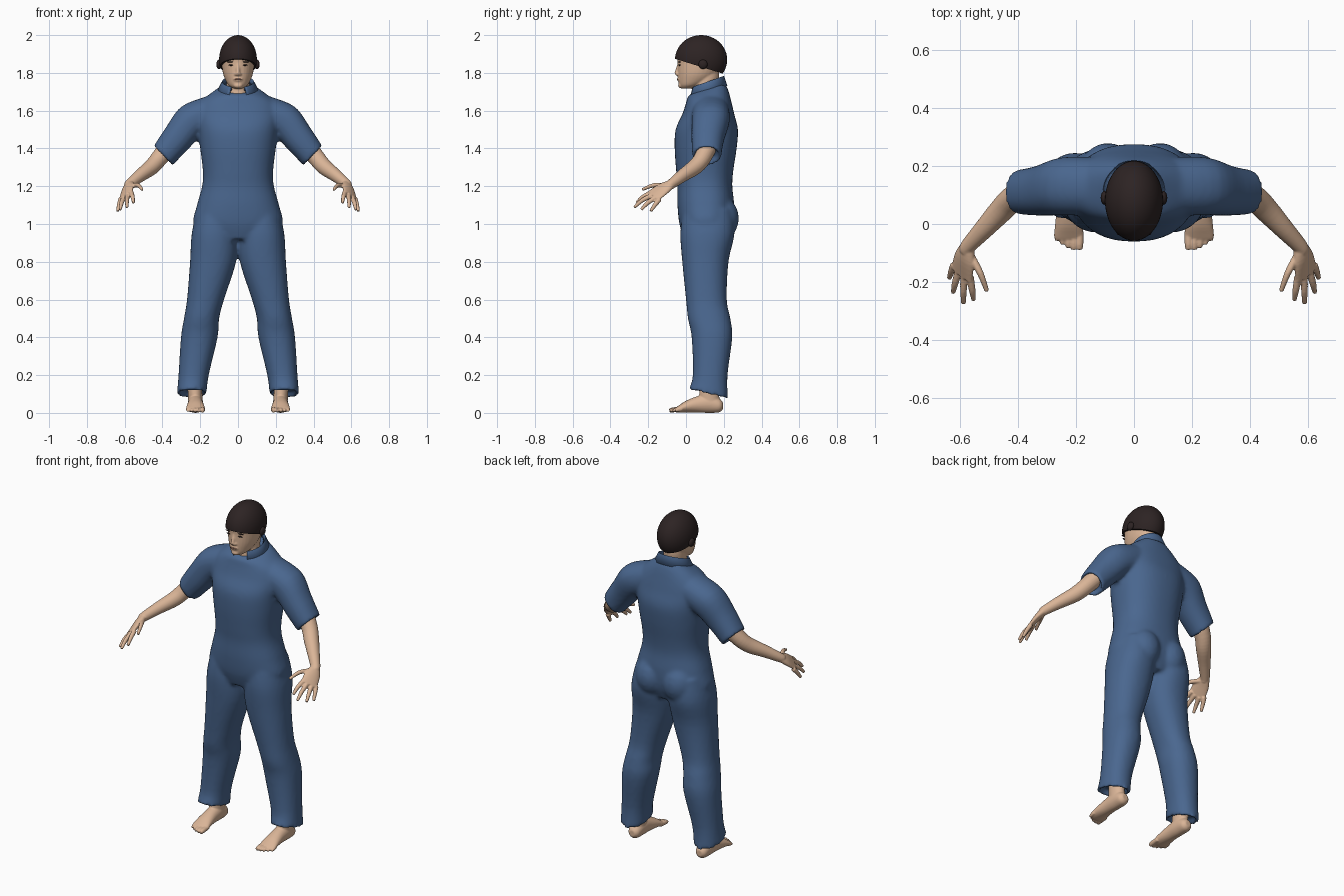
import bpy, bmesh, math
from mathutils import Vector, Matrix


def material(name, rgb):
    m = bpy.data.materials.new(name)
    m.diffuse_color = (*rgb, 1)
    return m


BLUE = material("suit blue", (0.068, 0.135, 0.275))
SKIN = material("skin", (0.70, 0.46, 0.31))
DARK = material("hair dark", (0.026, 0.017, 0.017))
LIP = material("lip", (0.45, 0.22, 0.16))


def flat(z, rx, y0, y1, xc=0, tilt=0):
    """Horizontal section: centre and two half-axis vectors."""
    return (Vector((xc, (y0 + y1) / 2, z)), Vector((rx, 0, 0)), Vector((0, (y1 - y0) / 2, tilt)))


def upright(y, xc, rx, zc, rz):
    return (Vector((xc, y, zc)), Vector((rx, 0, 0)), Vector((0, 0, rz)))


def catmull(a, b, c, d, t):
    return 0.5 * (2 * b + (c - a) * t + (2 * a - 5 * b + 4 * c - d) * t * t
                  + (3 * b - a - 3 * c + d) * t ** 3)


def loft(bm, sections, side=1, power=2.0, hollow=False, n=32, steps=4):
    """Smooth closed tube through the sections, optionally with a recessed end."""
    s, last = [], len(sections) - 1
    for i in range(last):
        q = [sections[max(0, min(last, i + k))] for k in (-1, 0, 1, 2)]
        for t in range(steps):
            s.append([catmull(*[p[j] for p in q], t / steps) for j in range(3)])
    s.append(list(sections[-1]))
    if hollow:
        c, u, v = s[-1]
        inward = (s[-2][0] - c).normalized() * 0.03
        s += [[c, u * 0.8, v * 0.8], [c + inward, u * 0.75, v * 0.75]]
    rings = []
    for c, u, v in s:
        ring = []
        for k in range(n):
            a = math.tau * k / n
            ca, sa = math.cos(a), math.sin(a)
            p = c + u * math.copysign(abs(ca) ** (2 / power), ca) \
                + v * math.copysign(abs(sa) ** (2 / power), sa)
            ring.append(bm.verts.new((p.x * side, p.y, p.z)))
        rings.append(ring)
    for r0, r1 in zip(rings, rings[1:]):
        for k in range(n):
            bm.faces.new((r0[k], r0[(k + 1) % n], r1[(k + 1) % n], r1[k]))
    bm.faces.new(rings[0][::-1])
    bm.faces.new(rings[-1])


def tube(bm, points, n=16):
    """Round limb through (x, y, z, radius) points."""
    ps = [Vector(p[:3]) for p in points]
    out = []
    for i, p in enumerate(points):
        d = (ps[min(i + 1, len(ps) - 1)] - ps[max(i - 1, 0)]).normalized()
        u = d.cross(Vector((0.3, 0.2, 1))).normalized()
        out.append((ps[i], u * p[3], d.cross(u) * p[3]))
    loft(bm, out, n=n)


def ball(bm, centre, radii, seg=24):
    bmesh.ops.create_uvsphere(bm, u_segments=seg, v_segments=seg // 2, radius=1,
                              matrix=Matrix.Translation(centre) @ Matrix.Diagonal((*radii, 1)))


def finish(name, bm, mat, voxel=0, smooth=3, mirror=False):
    bmesh.ops.recalc_face_normals(bm, faces=bm.faces)
    me = bpy.data.meshes.new(name)
    bm.to_mesh(me)
    bm.free()
    me.materials.append(mat)
    ob = bpy.data.objects.new(name, me)
    bpy.context.collection.objects.link(ob)
    bpy.ops.object.select_all(action='DESELECT')
    ob.select_set(True)
    bpy.context.view_layer.objects.active = ob
    if voxel:
        r = ob.modifiers.new("fuse", 'REMESH')
        r.mode, r.voxel_size, r.use_smooth_shade = 'VOXEL', voxel, True
        sm = ob.modifiers.new("soften", 'SMOOTH')
        sm.factor, sm.iterations = 0.5, smooth
    else:
        bpy.ops.object.shade_smooth_by_angle(angle=math.radians(40))
    if mirror:
        m = ob.modifiers.new("mirror", 'MIRROR')
        m.use_mirror_merge = False
    return ob


# Suit: torso, trouser legs, seat and short sleeves fused together
bm = bmesh.new()
loft(bm, [flat(0.92, 0.17, -0.01, 0.22), flat(1.0, 0.236, -0.035, 0.25),
          flat(1.1, 0.217, -0.045, 0.255), flat(1.2, 0.190, -0.045, 0.245),
          flat(1.28, 0.186, -0.052, 0.25), flat(1.4, 0.20, -0.06, 0.268),
          flat(1.5, 0.212, -0.055, 0.275), flat(1.58, 0.225, -0.02, 0.256),
          flat(1.64, 0.205, 0.0, 0.242), flat(1.69, 0.145, 0.01, 0.225, tilt=0.015),
          flat(1.72, 0.095, 0.03, 0.205, tilt=0.03)], power=2.3, n=48)
for s in (1, -1):
    loft(bm, [flat(1.08, 0.10, -0.015, 0.245, 0.115), flat(0.95, 0.122, -0.03, 0.257, 0.123),
              flat(0.8, 0.122, -0.02, 0.225, 0.132), flat(0.6, 0.098, 0.0, 0.216, 0.172),
              flat(0.5, 0.093, 0.01, 0.235, 0.193), flat(0.4, 0.097, 0.03, 0.245, 0.205),
              flat(0.2, 0.080, 0.036, 0.22, 0.235),
              flat(0.1, 0.078, 0.015, 0.222, 0.245, -0.025)], s, 2.2, True)
    ball(bm, (0.09 * s, 0.175, 1.03), (0.10, 0.105, 0.12))
    loft(bm, [(Vector(c), Vector(u), Vector((0, r, 0))) for c, u, r in (
        ((0.13, 0.13, 1.59), (0.04, 0, 0.085), 0.10),
        ((0.245, 0.13, 1.545), (0.056, 0, 0.076), 0.10),
        ((0.328, 0.115, 1.448), (0.054, 0, 0.063), 0.086),
        ((0.398, 0.11, 1.36), (0.048, 0, 0.053), 0.076))], s, 2.2, True)
finish("suit", bm, BLUE, 0.011, 5)

# Collar: open band folded around the neck
bm = bmesh.new()
rows = []
for k in range(33):
    a = math.radians(-155 + 310 * k / 32)
    row = []
    for rx, ry, dz in ((0.072, 0.074, 0.012), (0.084, 0.086, 0.032), (0.112, 0.104, -0.02)):
        z = 1.722 + 0.03 * math.cos(a) + dz
        row.append(bm.verts.new((rx * math.sin(a), 0.115 + ry * math.cos(a), z)))
    rows.append(row)
for a, b in zip(rows, rows[1:]):
    for j in range(2):
        bm.faces.new((a[j], a[j + 1], b[j + 1], b[j]))
collar = finish("collar", bm, BLUE)
collar.modifiers.new("cloth", 'SOLIDIFY').thickness = 0.007

# Head: neck, skull, nose, lips and chin
bm = bmesh.new()
loft(bm, [flat(1.66, 0.07, 0.03, 0.17), flat(1.72, 0.062, 0.035, 0.165),
          flat(1.78, 0.062, 0.04, 0.175), flat(1.85, 0.06, 0.04, 0.17)])
loft(bm, [flat(1.718, 0.026, -0.025, 0.03), flat(1.735, 0.05, -0.036, 0.085),
          flat(1.765, 0.068, -0.041, 0.14), flat(1.80, 0.080, -0.043, 0.17),
          flat(1.85, 0.086, -0.044, 0.19), flat(1.90, 0.087, -0.045, 0.195),
          flat(1.95, 0.068, -0.01, 0.165), flat(1.975, 0.03, 0.04, 0.11)])
tube(bm, [(0, -0.038, 1.85, 0.007), (0, -0.047, 1.815, 0.009), (0, -0.05, 1.795, 0.012)])
ball(bm, (0, -0.045, 1.793), (0.019, 0.011, 0.009))
ball(bm, (0, -0.037, 1.766), (0.024, 0.010, 0.012))
ball(bm, (0, -0.028, 1.733), (0.024, 0.014, 0.014))
finish("head", bm, SKIN, 0.005, 2)

# Mouth
bm = bmesh.new()
ball(bm, (0, -0.044, 1.766), (0.021, 0.005, 0.004), 16)
finish("mouth", bm, LIP)

# Eyes and brows
for name, x, y, z, rx, rz in (("eyes", 0.038, -0.034, 1.841, 0.014, 0.0035),
                              ("brows", 0.040, -0.034, 1.858, 0.020, 0.003)):
    bm = bmesh.new()
    ball(bm, (x, y, z), (rx, 0.006, rz), 16)
    finish(name, bm, DARK, mirror=True)

# Hair cap trimmed along a sloping hairline
bm = bmesh.new()
ball(bm, (0, 0.08, 1.87), (0.10, 0.138, 0.13), 48)
cut = bmesh.ops.bisect_plane(bm, geom=bm.verts[:] + bm.edges[:] + bm.faces[:],
                             plane_co=(0, -0.05, 1.872), plane_no=(0, 0.31, 1), clear_inner=True)
bmesh.ops.contextual_create(bm, geom=[e for e in cut["geom_cut"] if isinstance(e, bmesh.types.BMEdge)])
finish("hair", bm, DARK)

# Side tufts over the ears
bm = bmesh.new()
ball(bm, (0.101, 0.09, 1.845), (0.014, 0.024, 0.025), 16)
finish("ear_tufts", bm, DARK, mirror=True)

# Arms with palm, thumb and four fingers
bm = bmesh.new()
tube(bm, [(0.36, 0.12, 1.42, 0.05), (0.42, 0.085, 1.345, 0.045), (0.46, 0.045, 1.30, 0.042),
          (0.52, -0.02, 1.255, 0.034), (0.575, -0.08, 1.21, 0.026), (0.58, -0.095, 1.2, 0.024)], 24)
across = Vector((0.0285, 0.0225, -0.02))
thick = across.cross(Vector((0.02, -0.09, -0.06))).normalized()
loft(bm, [(Vector(c), across * w, thick * t) for c, w, t in (
    ((0.573, -0.075, 1.213), 0.6, 0.022), ((0.584, -0.12, 1.187), 1.05, 0.019),
    ((0.595, -0.175, 1.147), 1.2, 0.012))])
for knuckle, mid, tip in (
        ((0.566, -0.18, 1.168), (0.558, -0.228, 1.143), (0.553, -0.262, 1.112)),
        ((0.586, -0.178, 1.152), (0.588, -0.232, 1.125), (0.588, -0.274, 1.088)),
        ((0.605, -0.163, 1.138), (0.617, -0.205, 1.11), (0.624, -0.237, 1.076)),
        ((0.620, -0.14, 1.132), (0.630, -0.165, 1.10), (0.637, -0.187, 1.068)),
        ((0.565, -0.105, 1.20), (0.530, -0.17, 1.205), (0.507, -0.232, 1.182))):
    tube(bm, [(*knuckle, 0.0135), (*mid, 0.0115), (*tip, 0.008)])
finish("arms", bm, SKIN, 0.004, 2, True)

# Feet with ankles and toes
bm = bmesh.new()
loft(bm, [flat(0.04, 0.038, 0.07, 0.185, 0.225), flat(0.10, 0.038, 0.07, 0.175, 0.227),
          flat(0.2, 0.042, 0.08, 0.18, 0.232)])
loft(bm, [upright(0.195, 0.225, 0.018, 0.038, 0.018), upright(0.175, 0.225, 0.035, 0.04, 0.037),
          upright(0.12, 0.225, 0.040, 0.05, 0.05), upright(0.06, 0.225, 0.041, 0.045, 0.043),
          upright(0.0, 0.225, 0.047, 0.033, 0.031), upright(-0.04, 0.225, 0.051, 0.02, 0.018),
          upright(-0.055, 0.226, 0.046, 0.015, 0.012)])
for i in range(5):
    x, r = 0.188 + 0.0195 * i, 0.0135 - 0.0012 * i
    end = -0.088 + (0, 0, 0.006, 0.017, 0.03)[i]
    tube(bm, [(x, -0.02, 0.02, r), (x, end + 0.02, 0.016, r), (x, end, 0.012, r * 0.75)])
finish("feet", bm, SKIN, 0.004, 2, True)
